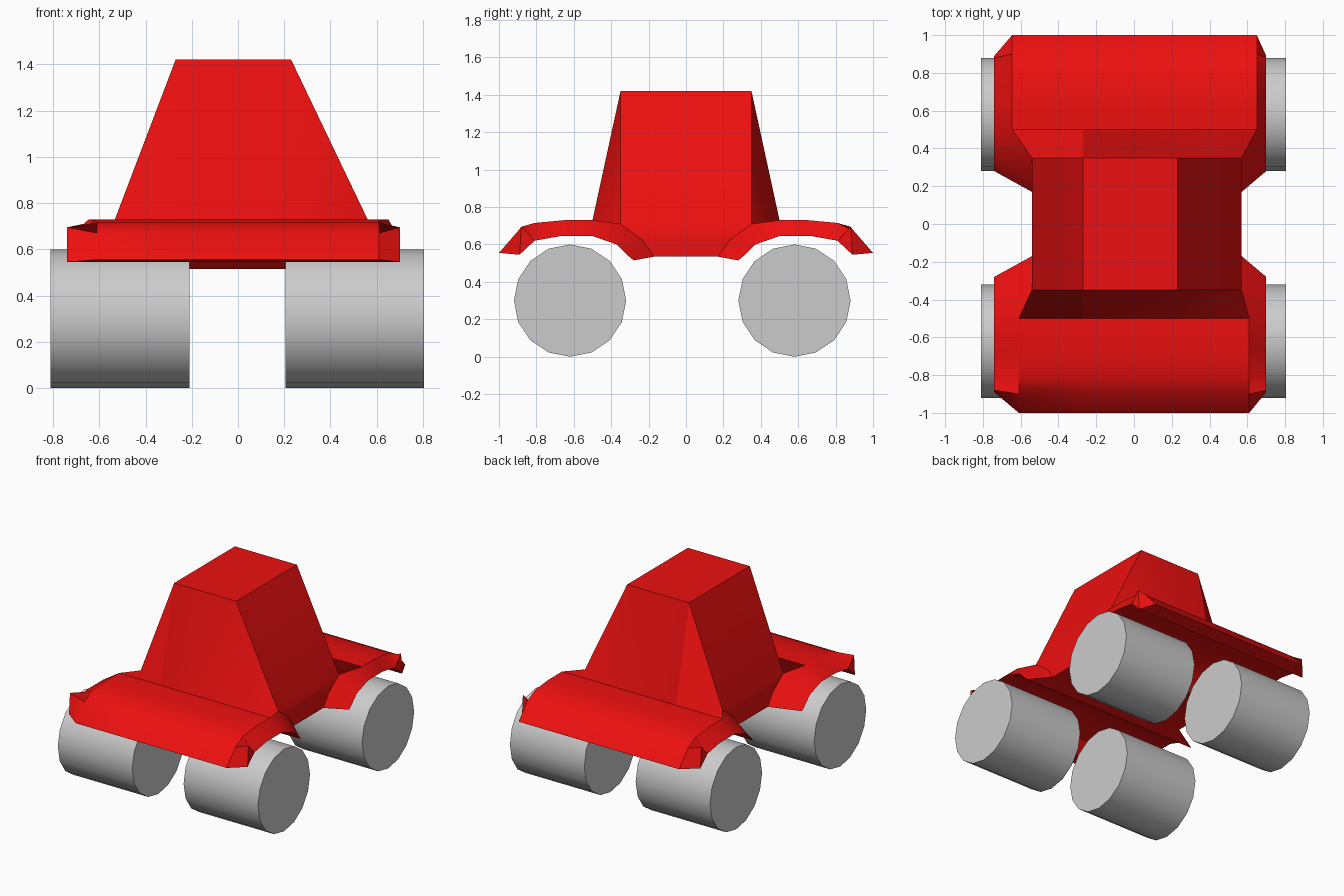
import bpy, bmesh, math

if "Cube" in bpy.data.objects:
    bpy.data.objects.remove(bpy.data.objects["Cube"])

red = bpy.data.materials.new("red_paint")
red.diffuse_color = (0.85, 0.005, 0.005, 1)
red.use_nodes = True
red.node_tree.nodes["Principled BSDF"].inputs["Base Color"].default_value = red.diffuse_color


def smooth(obj, degrees):
    bpy.ops.object.select_all(action='DESELECT')
    obj.select_set(True)
    bpy.context.view_layer.objects.active = obj
    bpy.ops.object.shade_smooth_by_angle(angle=math.radians(degrees))


# Fender stations from bumper to sill: (deck y, deck z, rim y, rim z)
STATIONS = [
    (1.00, .555, .89, .545),
    (.90, .67, .88, .695),
    (.81, .715, .81, .62),
    (.65, .73, .67, .645),
    (.50, .73, .50, .645),
    (.35, .71, .37, .60),
    (.23, .62, .31, .54),
    (.17, .535, .28, .515),
]
RIM_X = (-.74, .70)
CAB_X = (-.27, .23)
WAIST_X = (-.54, .57)

bm = bmesh.new()
V = bm.verts.new


def fender(s, deck_x):
    """One fender with its half of the cab slope; s is the y direction."""
    rims, decks, cabs = ([], []), ([], []), ([], [])
    for side in (0, 1):
        for k, (y, z, ry, rz) in enumerate(STATIONS):
            x = deck_x[side] if k < 5 else WAIST_X[side]
            rims[side].append(V((RIM_X[side], s * ry, rz)))
            decks[side].append(V((x, s * y, z)))
            if k < 6:
                cabs[side].append(V((CAB_X[side], s * y, 1.42 if k == 5 else z)))
        # wheel flare and sloping deck
        for k in range(7):
            bm.faces.new((rims[side][k], rims[side][k + 1], decks[side][k + 1], decks[side][k]))
        for k in range(5):
            bm.faces.new((decks[side][k], decks[side][k + 1], cabs[side][k + 1], cabs[side][k]))
        bm.faces.new(rims[side][:3])
    # centre deck and windscreen
    for k in range(5):
        bm.faces.new((cabs[0][k], cabs[0][k + 1], cabs[1][k + 1], cabs[1][k]))
    # wheel arch underside
    under = [0, 2, 3, 4, 5, 6, 7]
    for a, b in zip(under, under[1:]):
        bm.faces.new((rims[0][a], rims[0][b], rims[1][b], rims[1][a]))
    bm.faces.new((rims[0][7], decks[0][7], decks[1][7], rims[1][7]))
    bm.faces.new((rims[0][0], decks[0][0], cabs[0][0], cabs[1][0], decks[1][0], rims[1][0]))
    return decks, cabs


fd, fc = fender(-1, (-.61, .61))
rd, rc = fender(1, (-.645, .65))
# cab sides, sills, roof and belly
for i in (0, 1):
    bm.faces.new((fc[i][5], fd[i][5], rd[i][5], rc[i][5]))
    for k in (5, 6):
        bm.faces.new((fd[i][k], fd[i][k + 1], rd[i][k + 1], rd[i][k]))
bm.faces.new((fc[0][5], fc[1][5], rc[1][5], rc[0][5]))
bm.faces.new((fd[0][7], fd[1][7], rd[1][7], rd[0][7]))
bmesh.ops.recalc_face_normals(bm, faces=bm.faces[:])

mesh = bpy.data.meshes.new("body")
bm.to_mesh(mesh)
bm.free()
body = bpy.data.objects.new("body", mesh)
bpy.context.collection.objects.link(body)
mesh.materials.append(red)
smooth(body, 30)

# Wheels
for side, x in (("left", -.51), ("right", .505)):
    for end, y in (("front", -.62), ("rear", .58)):
        bpy.ops.mesh.primitive_cylinder_add(vertices=16, radius=.3, depth=.6,
                                            location=(x, y, .3), rotation=(0, math.pi / 2, 0))
        wheel = bpy.context.object
        wheel.name = f"{end}_{side}_wheel"
        smooth(wheel, 30)
